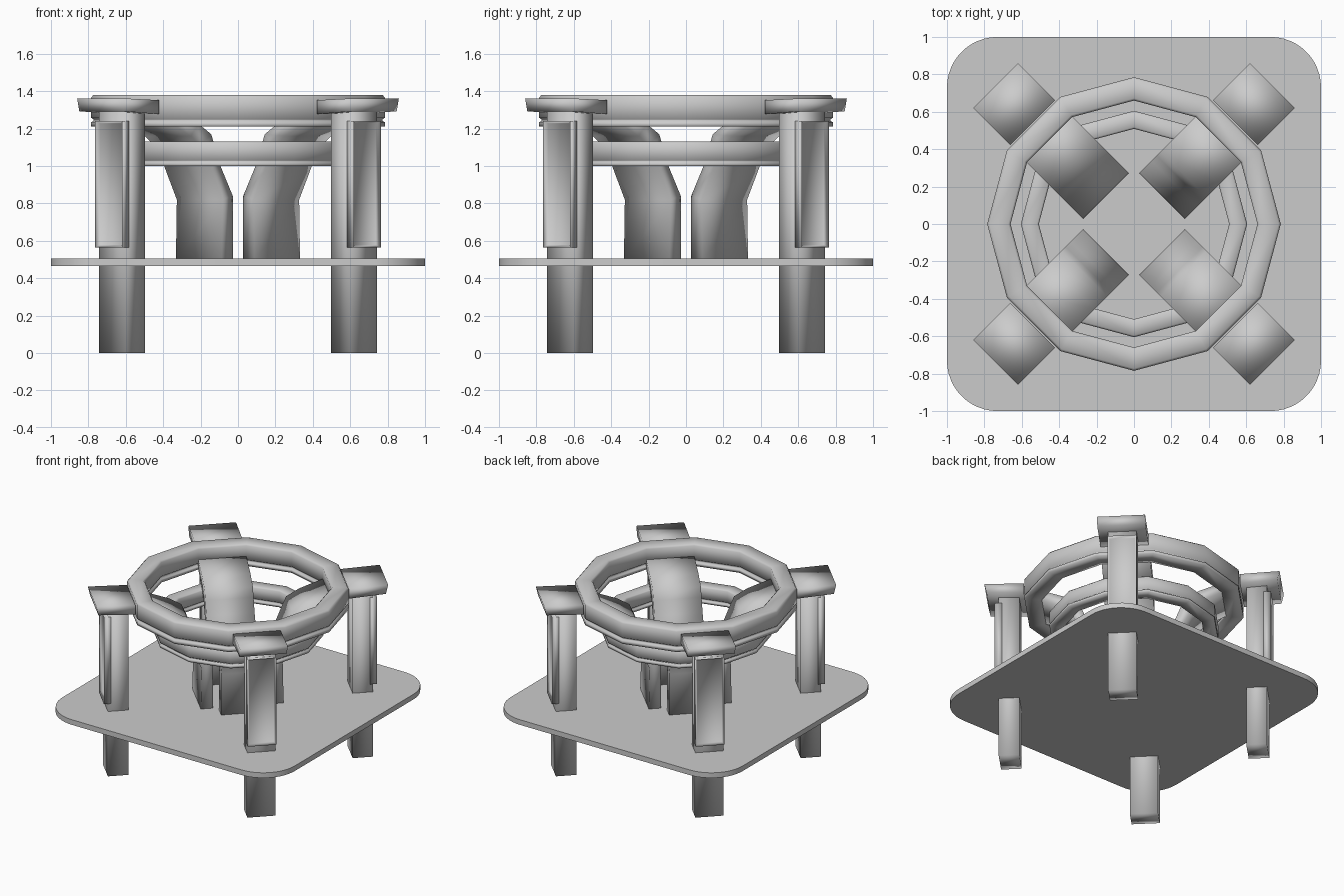
import bpy, bmesh, math
from mathutils import Matrix

if "Cube" in bpy.data.objects:
    bpy.data.objects.remove(bpy.data.objects["Cube"])


def finish(name, bm, by_angle=False):
    bmesh.ops.recalc_face_normals(bm, faces=bm.faces)
    me = bpy.data.meshes.new(name)
    bm.to_mesh(me)
    bm.free()
    ob = bpy.data.objects.new(name, me)
    bpy.context.collection.objects.link(ob)
    bpy.ops.object.select_all(action='DESELECT')
    ob.select_set(True)
    bpy.context.view_layer.objects.active = ob
    if by_angle:
        bpy.ops.object.shade_smooth_by_angle(angle=math.radians(35))
    else:
        bpy.ops.object.shade_smooth()
    return ob


def strip(name, inner, outer, width, angle):
    """Paired (radius, z) edges swept across a width, turned to one corner."""
    bm = bmesh.new()
    h = width / 2
    rows = []
    for (r0, z0), (r1, z1) in zip(inner, outer):
        rows.append([bm.verts.new(p) for p in
                     ((r0, -h, z0), (r1, -h, z1), (r1, h, z1), (r0, h, z0))])
    for a, b in zip(rows, rows[1:]):
        for i in range(4):
            j = (i + 1) % 4
            bm.faces.new((a[i], a[j], b[j], b[i]))
    bm.faces.new(rows[0])
    bm.faces.new(rows[-1])
    bm.transform(Matrix.Rotation(angle, 4, 'Z'))
    return finish(name, bm)


def ring(name, profile, sides=12):
    """Closed (radius, z) profile turned around the z axis."""
    bm = bmesh.new()
    loops = []
    for k in range(sides):
        a = 2 * math.pi * k / sides
        loops.append([bm.verts.new((r * math.cos(a), r * math.sin(a), z))
                      for r, z in profile])
    n = len(profile)
    for k in range(sides):
        a, b = loops[k], loops[(k + 1) % sides]
        for i in range(n):
            j = (i + 1) % n
            bm.faces.new((a[i], a[j], b[j], b[i]))
    return finish(name, bm)


def recessed_panel(name, angle):
    bm = bmesh.new()
    bmesh.ops.create_cube(bm, size=1)
    bm.transform(Matrix.Translation((0.953, 0, 0.903)) @
                 Matrix.Diagonal((0.052, 0.204, 0.675, 1)))
    front = max(bm.faces, key=lambda f: f.calc_center_median().x)
    bmesh.ops.inset_region(bm, faces=[front], thickness=0.018)
    bmesh.ops.translate(bm, verts=front.verts, vec=(-0.026, 0, 0))
    bm.transform(Matrix.Rotation(angle, 4, 'Z'))
    return finish(name, bm)


# Rounded square plate
bm = bmesh.new()
rad, outline = 0.27, []
for k in range(4):
    a0 = math.pi / 4 + k * math.pi / 2
    cx = math.copysign(1 - rad, math.cos(a0))
    cy = math.copysign(1 - rad, math.sin(a0))
    for i in range(13):
        a = k * math.pi / 2 + i * math.pi / 24
        outline.append(bm.verts.new((cx + rad * math.cos(a), cy + rad * math.sin(a), 0.465)))
base = bm.faces.new(outline)
top = bmesh.ops.extrude_face_region(bm, geom=[base])
bmesh.ops.translate(bm, verts=[v for v in top['geom'] if isinstance(v, bmesh.types.BMVert)],
                    vec=(0, 0, 0.04))
finish("plate", bm, by_angle=True)

# Upper ring with a thin lip below it, and a smaller copy of it lower down
body = [(-.0625, .008), (-.0625, .117), (-.05, .13), (.05, .13), (.0625, .117), (.0625, .008),
        (.05, 0), (.05, -.01), (.0625, -.015), (.0625, -.04), (-.0625, -.04), (-.0625, -.015),
        (-.05, -.01), (-.05, 0)]
ring("upper_ring", [(0.7225 + r, 1.25 + z) for r, z in body])
ring("lower_ring", [(0.557 + r * 0.77, 1.03 + z * 0.77) for r, z in body])

# Parts repeated at each corner
for k in range(4):
    ang = math.pi / 4 + k * math.pi / 2
    # Outer leg, its recessed panel and its cap
    strip(f"leg_{k + 1}", [(0.804, 0), (0.804, 1.3)], [(0.95, 0), (0.95, 1.3)], 0.2, ang)
    recessed_panel(f"leg_panel_{k + 1}", ang)
    strip(f"leg_cap_{k + 1}", [(0.766, 1.277), (0.766, 1.352)],
          [(1.03, 1.293), (1.046, 1.362)], 0.34, ang)
    # Inner support bending outward up to the upper ring
    strip(f"inner_support_{k + 1}",
          [(.21, .49), (.212, .84), (.305, 1.0), (.345, 1.1), (.375, 1.17), (.47, 1.225), (.68, 1.30)],
          [(.297, .49), (.29, .82), (.37, .97), (.415, 1.06), (.46, 1.11), (.53, 1.16), (.68, 1.23)],
          0.345, ang)
